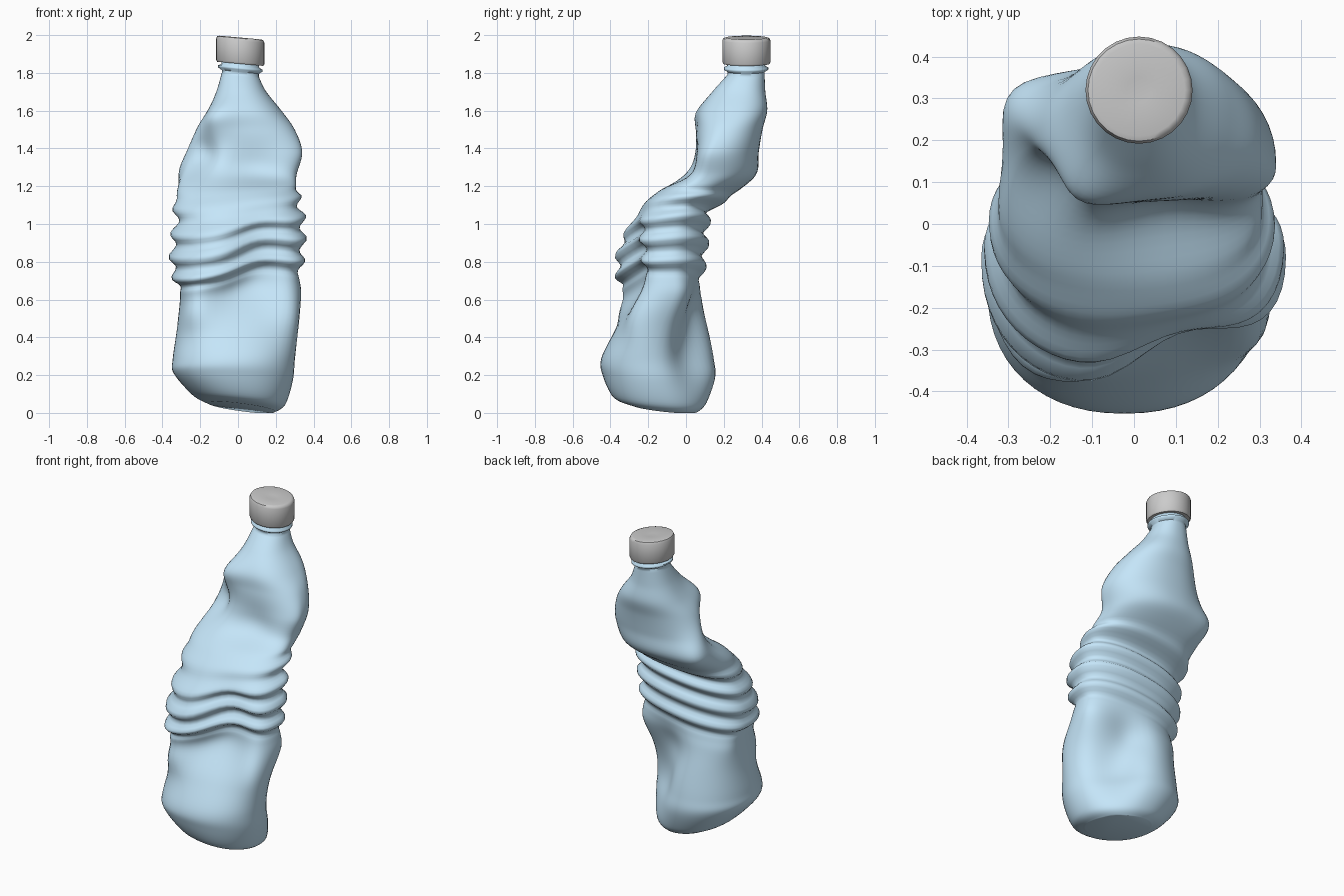
import bpy, math
from mathutils import Vector

if "Cube" in bpy.data.objects:
    bpy.data.objects.remove(bpy.data.objects["Cube"])

SEG = 56
# Body sections: z, left x, right x, front y, back y, widest y, tilt x, tilt y
KEYS = [
    (0.03, -.16, .20, -.30, .07, -.12, -.13, -.11),
    (0.07, -.24, .255, -.385, .115, -.13, -.10, -.06),
    (0.19, -.34, .295, -.44, .16, -.15, -.06, -.02),
    (0.29, -.345, .305, -.448, .155, -.15, 0, 0),
    (0.45, -.32, .32, -.37, .13, -.10, 0, 0),
    (0.60, -.305, .34, -.30, .10, -.05, .08, 0),
    (0.70, -.305, .325, -.33, .08, -.07, .12, .05),
    (0.80, -.345, .345, -.385, .10, -.09, .13, .10),
    (0.95, -.345, .345, -.36, .11, -.07, .13, .10),
    (1.06, -.33, .33, -.28, .13, -.03, .12, .08),
    (1.16, -.33, .31, -.165, .25, .03, .08, 0),
    (1.26, -.32, .31, -.03, .37, .11, 0, 0),
    (1.38, -.29, .34, .03, .385, .14, 0, 0),
    (1.50, -.225, .30, .055, .405, .20, 0, 0),
    (1.60, -.16, .23, .07, .43, .26, 0, 0),
    (1.70, -.115, .15, .14, .42, .29, 0, 0),
    (1.79, -.086, .11, .22, .416, .318, -.1, 0),
]
# Dents and bulges: centre, reach, push
DENTS = [
    ((.14, -.34, .82), (.17, .19, .22), (-.03, .13, .06)),  # crushed ribs, front right
    ((.05, -.28, .62), (.13, .15, .10), (0, .03, .02)),     # hollow below the ribs
    ((-.22, -.26, .58), (.13, .16, .14), (-.03, -.09, 0)),  # bulge under ribs, front left
    ((.28, -.22, .52), (.12, .13, .18), (.02, -.05, 0)),    # corner, front right
    ((.21, .08, .36), (.18, .17, .25), (-.09, -.09, 0)),    # flattened back right
    ((.10, .10, .54), (.14, .12, .13), (-.01, -.05, 0)),    # hollow in the back
    ((-.25, .07, 1.36), (.12, .12, .13), (.07, .07, 0)),    # shoulder, left
    ((-.11, .09, 1.58), (.10, .10, .09), (-.03, -.04, 0)),  # shoulder corner, front left
    ((.08, -.02, 1.30), (.16, .12, .12), (0, .05, 0)),      # shoulder, front
    ((-.25, .27, 1.27), (.11, .11, .11), (-.035, .035, 0)), # fold corner, back left
]


def spline(i, t):
    a, b, c, d = (KEYS[min(max(i + k, 0), len(KEYS) - 1)] for k in (-1, 0, 1, 2))
    return [.5 * (2*q + (r - p)*t + (2*p - 5*q + 4*r - s)*t*t + (3*q - p - 3*r + s)*t**3)
            for p, q, r, s in zip(a, b, c, d)]


def spow(v, p):
    return math.copysign(abs(v) ** p, v)


def ring(z, xl, xr, yf, yb, yw, sx, sy):
    cx, rx = (xl + xr) / 2, (xr - xl) / 2
    # four ribs fade in and out around the waist
    fade = max(0, min(1, (z - .68) / .06, (1.18 - z) / .07))
    rib = .02 * fade * math.cos(2 * math.pi * (z - .755) / .12)
    pts = []
    for k in range(SEG):
        a = 2 * math.pi * k / SEG
        c, s = spow(math.cos(a), .9), spow(math.sin(a), .9)
        ry = yb - yw if s > 0 else yw - yf
        # upper ribs are pulled flat at the front
        h = rib * (1 - .7 * max(0, -s) * min(1, max(0, (z - .92) / .1)))
        x, y = (rx + h) * c, (ry + h) * s
        p = Vector((cx + x, yw + y, max(0, z + sx * x + sy * y)))
        move = Vector()
        for cen, reach, push in DENTS:
            d2 = sum(((p[j] - cen[j]) / reach[j]) ** 2 for j in range(3))
            move += Vector(push) * math.exp(-d2)
        pts.append(p + move)
    return pts


def loft(name, rings, angle):
    n = len(rings[0])
    verts = [p for r in rings for p in r]
    faces = [(i*n + k, i*n + (k+1) % n, (i+1)*n + (k+1) % n, (i+1)*n + k)
             for i in range(len(rings) - 1) for k in range(n)]
    faces += [tuple(range(n))[::-1], tuple(range(len(verts) - n, len(verts)))]
    me = bpy.data.meshes.new(name)
    me.from_pydata(verts, [], faces)
    ob = bpy.data.objects.new(name, me)
    bpy.context.collection.objects.link(ob)
    bpy.ops.object.select_all(action='DESELECT')
    ob.select_set(True)
    bpy.context.view_layer.objects.active = ob
    bpy.ops.object.shade_smooth_by_angle(angle=math.radians(angle))
    return ob


def lathe(profile, n, tilt=-.1, cx=.012, cy=.318):
    return [[Vector((cx + r*math.cos(2*math.pi*k/n), cy + r*math.sin(2*math.pi*k/n),
                     z + tilt*r*math.cos(2*math.pi*k/n))) for k in range(n)] for r, z in profile]


# Crushed bottle body with a collared neck
rings = [ring(*spline(i, t / 7)) for i in range(len(KEYS) - 1) for t in range(7)]
rings.append(ring(*KEYS[-1]))
rings += lathe([(.098, 1.805), (.118, 1.818), (.118, 1.828), (.1, 1.838), (.1, 1.90)], SEG)
body = loft("bottle_body", rings, 65)
blue = bpy.data.materials.new("pale_blue_plastic")
blue.diffuse_color = (.56, .79, .95, 1)
blue.use_nodes = True
blue.node_tree.nodes["Principled BSDF"].inputs["Base Color"].default_value = blue.diffuse_color
body.data.materials.append(blue)

# Screw cap, slightly tilted
loft("cap", lathe([(.10, 1.85), (.122, 1.848), (.128, 1.858), (.128, 1.97), (.122, 1.983),
                   (.11, 1.987), (.03, 1.98)], 28, -.09, .012, .32), 45)
